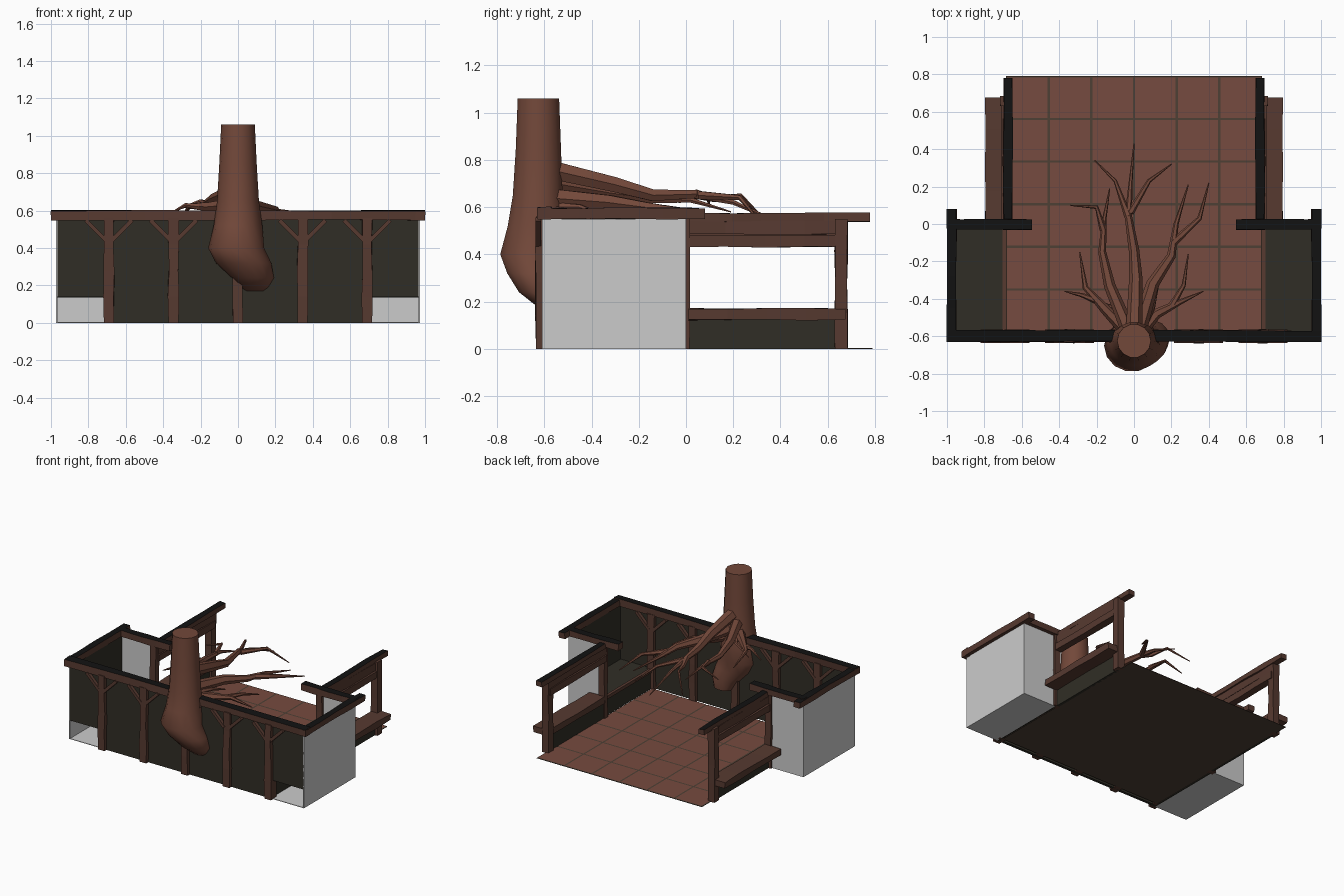
import bpy, bmesh, random
from mathutils import Vector, Matrix
from math import cos, sin, pi

if "Cube" in bpy.data.objects:
    bpy.data.objects.remove(bpy.data.objects["Cube"])

random.seed(4)


def mat(name, c):
    m = bpy.data.materials.new(name)
    m.diffuse_color = (*c, 1)
    m.use_nodes = True
    m.node_tree.nodes["Principled BSDF"].inputs["Base Color"].default_value = m.diffuse_color
    return m


BARK = mat("bark", (.17, .065, .042))
WOOD = mat("wood", (.095, .042, .03))
DARK = mat("dark_plaster", (.03, .027, .019))
CAP = mat("rail_top", (.006, .006, .006))
TILE = mat("tile", (.18, .07, .05))
GROUT = mat("grout", (.075, .05, .035))


def finish(bm, name, mats, smooth=False):
    bmesh.ops.recalc_face_normals(bm, faces=bm.faces)
    me = bpy.data.meshes.new(name)
    bm.to_mesh(me)
    bm.free()
    for m in mats:
        me.materials.append(m)
    ob = bpy.data.objects.new(name, me)
    bpy.context.collection.objects.link(ob)
    if smooth:
        bpy.context.view_layer.objects.active = ob
        ob.select_set(True)
        bpy.ops.object.shade_smooth_by_angle(angle=.9)
        ob.select_set(False)
    return ob


def box(name, x, y, z, m, cap=False, rough=0):
    """Box from three (low, high) ranges, optionally dark on top and uneven."""
    bm = bmesh.new()
    bmesh.ops.create_cube(bm, size=1)
    for v in bm.verts:
        v.co = Vector([(a + b) / 2 + c * (b - a) for c, (a, b) in zip(v.co, (x, y, z))])
    if cap:
        for f in bm.faces:
            if f.normal.z > .9:
                f.material_index = 1
    if rough:
        dims = [b - a for a, b in (x, y, z)]
        axis = dims.index(max(dims))
        long = [e for e in bm.edges
                if abs((e.verts[0].co - e.verts[1].co)[axis]) > .9 * dims[axis]]
        bmesh.ops.subdivide_edges(bm, edges=long, cuts=3)
        for v in bm.verts:
            for i in range(3):
                if i != axis and v.co.z > .01:
                    v.co[i] += random.uniform(-rough, rough)
    return finish(bm, name, [m, CAP] if cap else [m])


def mirrored(ob):
    """Copy across x = 0."""
    me = ob.data.copy()
    me.transform(Matrix.Scale(-1, 4, (1, 0, 0)))
    me.flip_normals()
    twin = bpy.data.objects.new(ob.name + "_left", me)
    bpy.context.collection.objects.link(twin)


def pair(*args, **kw):
    mirrored(box(*args, **kw))


def loft(name, rings, m):
    bm = bmesh.new()
    loops = [[bm.verts.new(p) for p in r] for r in rings]
    n = len(loops[0])
    for a, b in zip(loops, loops[1:]):
        for i in range(n):
            bm.faces.new((a[i], a[(i + 1) % n], b[(i + 1) % n], b[i]))
    bm.faces.new(loops[0])
    bm.faces.new(loops[-1])
    return finish(bm, name, [m], True)


def branch(name, pts, r0, r1=.003, sides=6):
    pts = [Vector(p) for p in pts]
    rings = []
    for i, p in enumerate(pts):
        d = (pts[min(i + 1, len(pts) - 1)] - pts[max(i - 1, 0)]).normalized()
        u = d.cross(Vector((0, 0, 1))).normalized()
        w = u.cross(d)
        r = r0 + (r1 - r0) * i / (len(pts) - 1)
        rings.append([p + r * (cos(2 * pi * k / sides) * u + sin(2 * pi * k / sides) * w)
                      for k in range(sides)])
    loft(name, rings, BARK)


# tiled floor
box("floor_base", (-.685, .685), (-.57, .79), (0, .003), GROUT)
step = .228
bm = bmesh.new()
for i in range(6):
    for j in range(6):
        xa, xb = -.684 + i * step + .006, -.684 + (i + 1) * step - .006
        ya, yb = .79 - (j + 1) * step + .006, .79 - j * step - .006
        ya = max(ya, -.57)
        bm.faces.new([bm.verts.new((x, y, .006)) for x, y in
                      ((xa, ya), (xb, ya), (xb, yb), (xa, yb))])
finish(bm, "floor_tiles", [TILE])

# front wall and its top rail
box("front_wall", (-.7, .7), (-.61, -.59), (0, .56), DARK)
box("front_rail", (-1, 1), (-.63, -.57), (.55, .6), WOOD, cap=True, rough=.004)

# front posts with diagonal braces
for i in range(5):
    px = (i - 2) * .345
    box(f"front_post_{i}", (px - .027, px + .027), (-.635, -.565), (0, .56), WOOD, rough=.004)
    for s in (-1, 1):
        if abs(px + s * .1) > .85:
            continue
        for yy in (-.625, -.575):
            b = box(f"brace_{i}", (-.075, .075), (-.012, .012), (-.011, .011), WOOD)
            b.data.transform(Matrix.Translation((px + s * .07, yy, .495))
                             @ Matrix.Rotation(-s * pi / 4, 4, 'Y'))

# side alcoves: grey outer shell, open at the front bottom and the top
pair("alcove_outer_side", (.966, .974), (-.61, 0), (0, .55), None)
pair("alcove_back", (.7, .974), (-.008, 0), (0, .55), None)
pair("alcove_bottom", (.7, .974), (-.61, 0), (0, .004), None)
pair("alcove_front_panel", (.7, .97), (-.61, -.59), (.14, .56), DARK)
pair("alcove_inner_lining", (.955, .965), (-.6, -.01), (.14, .55), DARK)
pair("alcove_seat", (.7, .965), (-.6, -.01), (.135, .145), DARK)
pair("alcove_riser", (.69, .7), (-.59, 0), (0, .14), DARK)
pair("alcove_sill", (.682, .704), (-.58, 0), (.125, .15), WOOD)
pair("alcove_side_rail", (.95, 1), (-.63, .08), (.55, .597), WOOD, cap=True, rough=.003)
pair("alcove_back_rail", (.545, .99), (-.03, .025), (.55, .597), WOOD, cap=True, rough=.003)
pair("alcove_post", (.665, .715), (-.025, .015), (0, .56), WOOD, rough=.003)

# side railings with outer benches
pair("railing_top", (.65, .697), (0, .78), (.538, .575), WOOD, cap=True, rough=.003)
pair("railing_upper_beam", (.66, .7), (0, .67), (.485, .54), WOOD, rough=.003)
pair("railing_lower_beam", (.655, .708), (0, .67), (.43, .48), WOOD, rough=.003)
pair("railing_panel", (.672, .69), (0, .65), (.46, .55), WOOD)
pair("railing_post", (.66, .715), (.63, .685), (0, .55), WOOD, rough=.003)
pair("bench_plank", (.665, .795), (.01, .675), (.122, .17), WOOD, rough=.003)
pair("bench_panel", (.675, .695), (.01, .65), (0, .13), DARK)

# trunk: z, centre x, centre y, radius x, radius y
trunk = [(1.06, 0, -.625, .09, .09), (.85, 0, -.625, .1, .098), (.65, 0, -.628, .112, .108),
         (.52, 0, -.63, .13, .128), (.40, -.01, -.65, .15, .14), (.32, .03, -.64, .148, .12),
         (.24, .08, -.61, .112, .1), (.17, .09, -.57, .07, .05)]
loft("tree_trunk", [[(cx + rx * cos(2 * pi * k / 14), cy + ry * sin(2 * pi * k / 14), z)
                     for k in range(14)] for z, cx, cy, rx, ry in trunk], BARK)

# branches reaching over the floor
branch("centre_branch", [(0, -.58, .76), (.01, -.3, .695), (0, -.14, .65), (-.03, .04, .655),
                         (-.02, .2, .62), (0, .43, .52)], .045)
branch("centre_fork_left", [(-.03, .04, .655), (-.06, .12, .635), (-.1, .23, .65),
                            (-.21, .34, .54)], .022)
branch("centre_fork_right", [(-.02, .06, .65), (.08, .23, .64), (.2, .32, .53)], .02)
branch("right_branch", [(.02, -.58, .64), (.1, -.32, .62), (.2, -.17, .6), (.225, 0, .58),
                        (.29, .21, .54)], .045)
branch("right_fork", [(.21, -.1, .59), (.35, .03, .58), (.4, .22, .52)], .022)
branch("left_branch", [(-.03, -.57, .7), (-.13, -.33, .66), (-.17, -.15, .635),
                       (-.16, .02, .63), (-.13, .19, .58)], .04)
branch("left_fork", [(-.165, -.03, .635), (-.2, .09, .65), (-.34, .1, .6)], .02)
branch("far_left_branch", [(-.03, -.58, .63), (-.15, -.46, .62), (-.26, -.34, .625),
                           (-.29, -.15, .58)], .04)
branch("far_left_fork", [(-.2, -.41, .62), (-.28, -.38, .63), (-.37, -.36, .58)], .02)
branch("far_right_branch", [(.03, -.58, .58), (.12, -.48, .56), (.24, -.42, .56),
                            (.37, -.36, .5)], .04)
branch("far_right_fork", [(.2, -.44, .56), (.265, -.33, .56), (.29, -.16, .5)], .02)
branch("right_twig", [(.05, -.54, .6), (.1, -.45, .6), (.13, -.33, .56)], .022)
branch("left_twig", [(-.06, -.52, .6), (-.1, -.45, .6), (-.24, -.4, .55)], .022)
